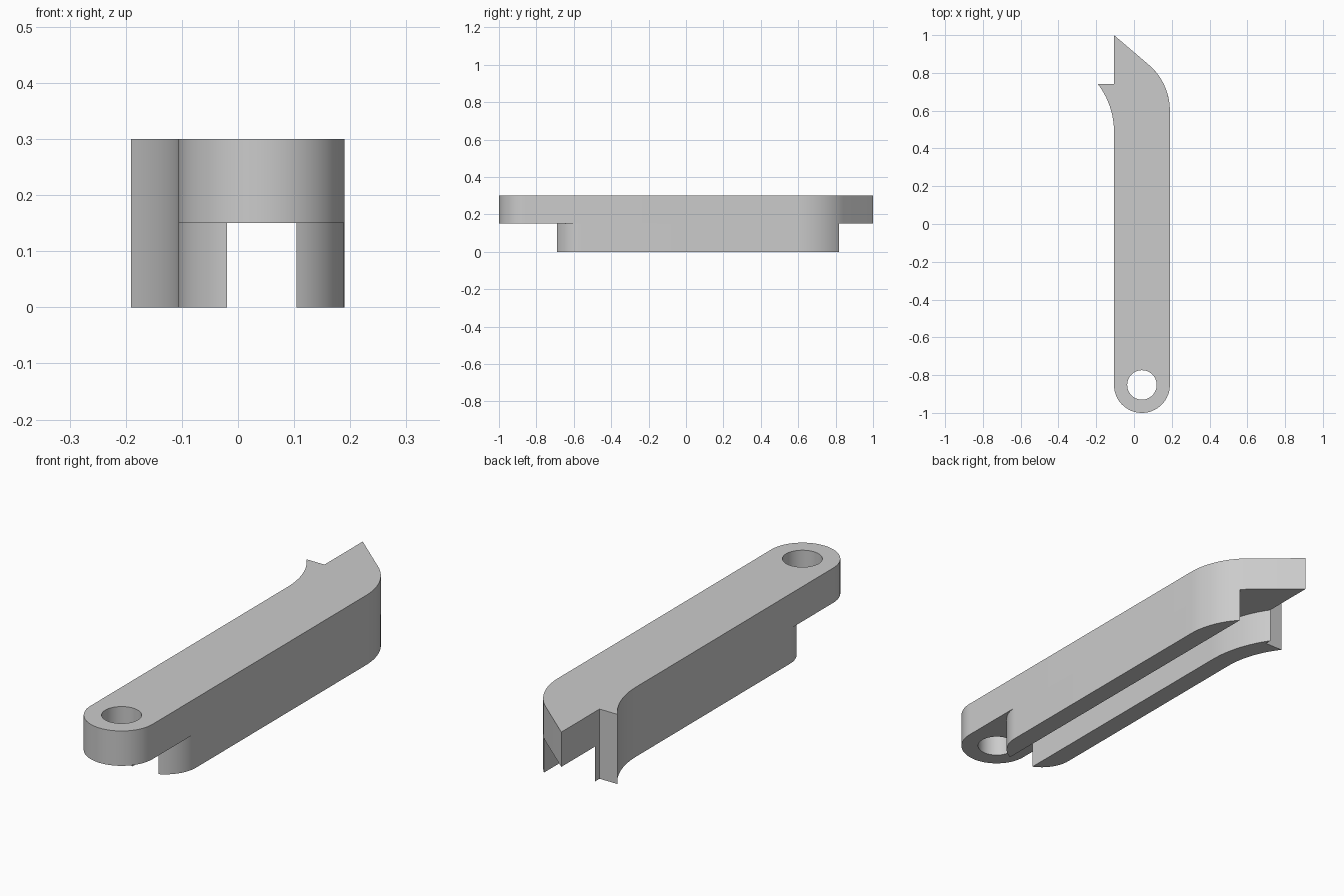
import bpy
import bmesh
from math import sin, cos, acos, asin, atan2, pi, radians, sqrt

cube = bpy.data.objects.get("Cube")
if cube:
    bpy.data.objects.remove(cube, do_unlink=True)

grey = bpy.data.materials.new("light_grey")
grey.use_nodes = True
grey.diffuse_color = (0.6, 0.6, 0.6, 1)
grey.node_tree.nodes["Principled BSDF"].inputs["Base Color"].default_value = (0.6, 0.6, 0.6, 1)

# Shared dimensions
LEFT, RIGHT = -0.106, 0.19
MID = (LEFT + RIGHT) / 2
ROUND = (RIGHT - LEFT) / 2
WALL = 0.086
PIVOT_Y = -1 + ROUND
BOTTOM, STEP, TOP = 0, 0.15, 0.3


def arc(cx, cy, r, start, end, steps=16):
    """Points along an arc, angles in radians."""
    angles = [start + (end - start) * i / steps for i in range(steps + 1)]
    return [(cx + r * cos(a), cy + r * sin(a)) for a in angles]


def slab(name, loops, z0, z1):
    """Extrude an outline, with optional hole loops, between two heights."""
    bm = bmesh.new()
    edges = []
    for loop in loops:
        verts = [bm.verts.new((x, y, z0)) for x, y in loop]
        edges += [bm.edges.new((v, verts[i - 1])) for i, v in enumerate(verts)]
    bmesh.ops.triangle_fill(bm, use_beauty=True, use_dissolve=False, edges=edges)
    base = bm.faces[:]
    grown = bmesh.ops.extrude_face_region(bm, geom=base, use_keep_orig=True)
    for v in grown["geom"]:
        if isinstance(v, bmesh.types.BMVert):
            v.co.z = z1
    bmesh.ops.recalc_face_normals(bm, faces=bm.faces)
    mesh = bpy.data.meshes.new(name)
    bm.to_mesh(mesh)
    bm.free()
    mesh.materials.append(grey)
    obj = bpy.data.objects.new(name, mesh)
    bpy.context.collection.objects.link(obj)
    bpy.ops.object.select_all(action="DESELECT")
    obj.select_set(True)
    bpy.context.view_layer.objects.active = obj
    bpy.ops.object.shade_smooth_by_angle(angle=radians(30))
    return obj


# Curved flanks at the back end: the hook side and the shoulder side
HOOK_R, HOOK_Y, HOOK_END = 0.41, 0.49, 0.74
hook_cx = LEFT - HOOK_R
hook_curve = arc(hook_cx, HOOK_Y, HOOK_R, 0, asin((HOOK_END - HOOK_Y) / HOOK_R))

SHOULDER_R, SHOULDER_Y = 0.32, 0.6
shoulder_cx = RIGHT - SHOULDER_R
shoulder_curve = arc(shoulder_cx, SHOULDER_Y, SHOULDER_R, 0, radians(49))

# Top plate with rounded front, pointed back and pivot hole
outline = arc(MID, PIVOT_Y, ROUND, pi, 2 * pi, 40)
outline += shoulder_curve + [(LEFT, 1), (LEFT, HOOK_END)] + hook_curve[::-1]
hole = arc(MID, PIVOT_Y, 0.078, 0, 2 * pi, 48)[:-1]
slab("top_plate", [outline, hole], STEP, TOP)

# Rails below the plate, with fronts cut from one rounded end
half_slot = ROUND - WALL
rail_cy = -0.69 + sqrt(ROUND ** 2 - half_slot ** 2)
inner_angle = acos(half_slot / ROUND)

# Right rail: follows the hook, inner wall concentric with the outer one
inner_r = HOOK_R + WALL
right_rail = arc(MID, rail_cy, ROUND, pi + inner_angle, pi)
right_rail += hook_curve + [(LEFT, HOOK_END)]
right_rail += arc(hook_cx, HOOK_Y, inner_r, acos(HOOK_R / inner_r), 0)
slab("right_rail", [right_rail], BOTTOM, STEP)

# Left rail: straight inner wall running out into the shoulder curve
inner_x = RIGHT - WALL
left_rail = arc(MID, rail_cy, ROUND, 2 * pi - inner_angle, 2 * pi)
left_rail += arc(shoulder_cx, SHOULDER_Y, SHOULDER_R, 0,
                 acos((inner_x - shoulder_cx) / SHOULDER_R))
slab("left_rail", [left_rail], BOTTOM, STEP)
